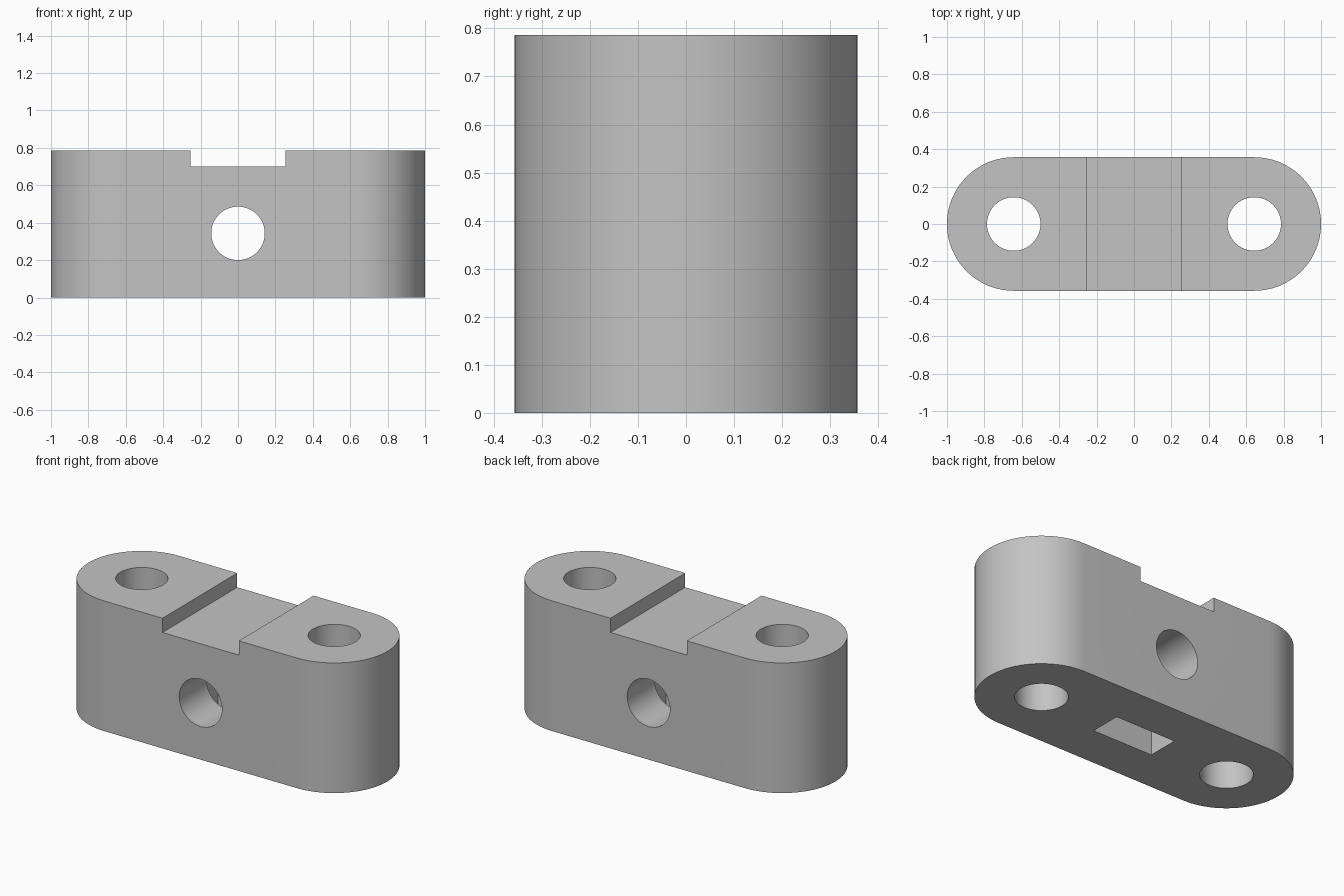
import bpy, bmesh, math
from mathutils import Matrix

default = bpy.data.objects.get("Cube")
if default:
    bpy.data.objects.remove(default, do_unlink=True)

LENGTH, WIDTH, HEIGHT = 2.0, 0.714, 0.786
END_R = WIDTH / 2
END_X = LENGTH / 2 - END_R
HOLE_R = 0.143
CROSS_Z = 0.343

grey = bpy.data.materials.new("light_grey")
grey.use_nodes = True
colour = (0.55, 0.55, 0.55, 1)
grey.diffuse_color = colour
grey.node_tree.nodes["Principled BSDF"].inputs["Base Color"].default_value = colour


def finish(name, bm):
    bmesh.ops.recalc_face_normals(bm, faces=bm.faces)
    mesh = bpy.data.meshes.new(name)
    bm.to_mesh(mesh)
    bm.free()
    mesh.materials.append(grey)
    obj = bpy.data.objects.new(name, mesh)
    bpy.context.collection.objects.link(obj)
    return obj


def box(name, size, centre):
    bm = bmesh.new()
    bmesh.ops.create_cube(bm, size=1, matrix=Matrix.Translation(centre) @ Matrix.Diagonal((*size, 1)))
    return finish(name, bm)


def rod(name, centre, turn=0):
    bm = bmesh.new()
    bmesh.ops.create_cone(bm, cap_ends=True, segments=64, radius1=HOLE_R, radius2=HOLE_R, depth=2,
                          matrix=Matrix.Translation(centre) @ Matrix.Rotation(turn, 4, 'X'))
    return finish(name, bm)


# Round-ended block, extruded from its stadium outline
bm = bmesh.new()
steps = 40
outline = []
for side in (1, -1):
    for i in range(steps + 1):
        a = math.pi * (i / steps - 0.5)
        outline.append(bm.verts.new((side * (END_X + END_R * math.cos(a)), side * END_R * math.sin(a), 0)))
base = bm.faces.new(outline)
top = bmesh.ops.extrude_face_region(bm, geom=[base])["geom"]
bmesh.ops.translate(bm, vec=(0, 0, HEIGHT), verts=[v for v in top if isinstance(v, bmesh.types.BMVert)])
block = finish("mounting_block", bm)

# Top notch, bolt holes, cross hole and nut slot open at the base
cutters = [
    box("notch_cutter", (0.51, 1, 0.4), (0, 0, 0.9)),
    rod("left_hole_cutter", (END_X, 0, 0.4)),
    rod("right_hole_cutter", (-END_X, 0, 0.4)),
    rod("cross_hole_cutter", (0, 0, CROSS_Z), math.pi / 2),
    box("nut_slot_cutter", (0.4, 0.19, 0.74), (0, 0, 0.17)),
]
bpy.context.view_layer.objects.active = block
block.select_set(True)
for cutter in cutters:
    cut = block.modifiers.new(cutter.name, 'BOOLEAN')
    cut.operation = 'DIFFERENCE'
    cut.solver = 'EXACT'
    cut.object = cutter
    bpy.ops.object.modifier_apply(modifier=cut.name)
    bpy.data.objects.remove(cutter, do_unlink=True)

# Smooth curved walls, crisp edges
for obj in bpy.context.selected_objects:
    obj.select_set(obj == block)
bpy.ops.object.shade_smooth_by_angle(angle=math.radians(30))
